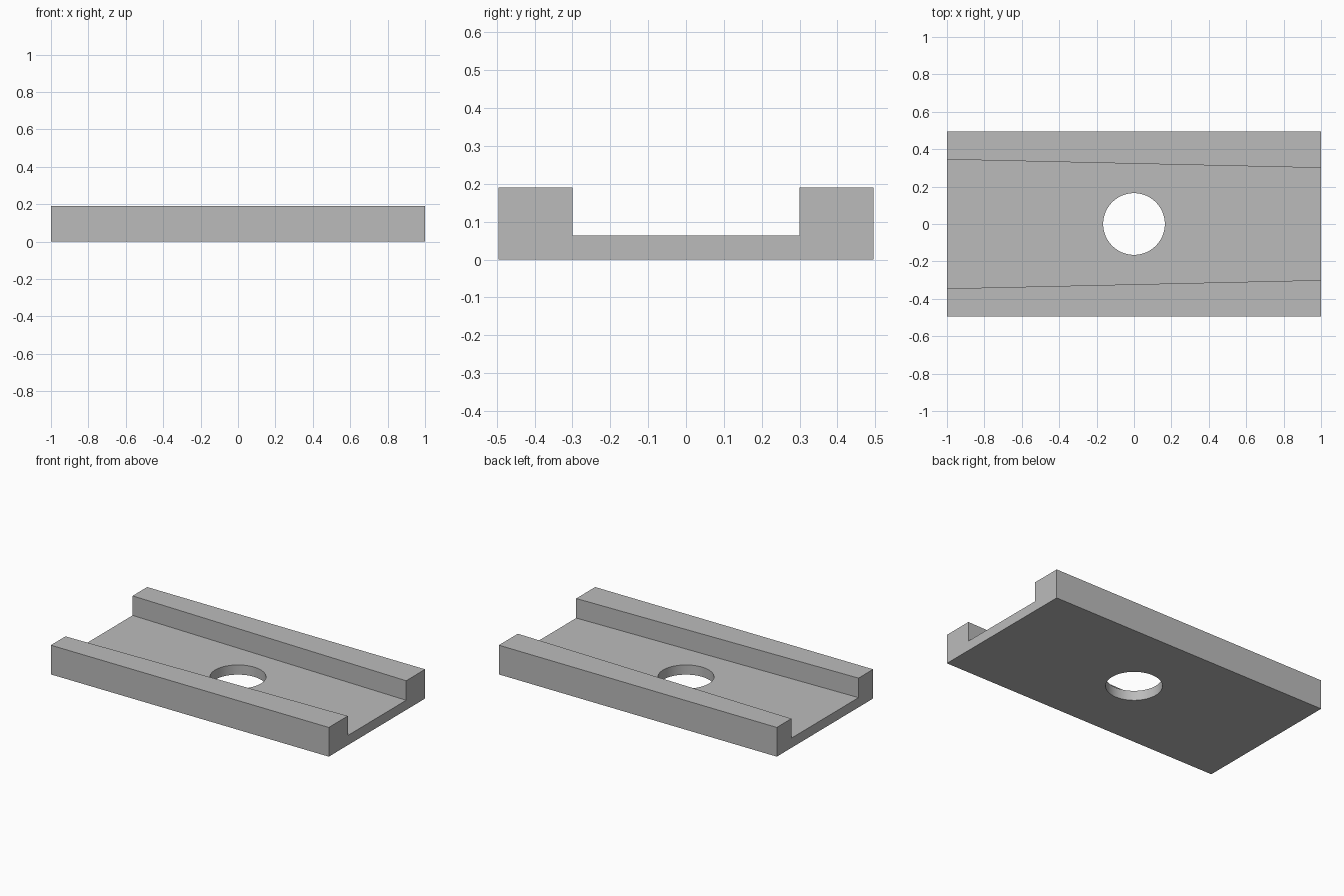
import bpy
import bmesh
import math

cube = bpy.data.objects.get("Cube")
if cube:
    bpy.data.objects.remove(cube, do_unlink=True)

HALF_LENGTH = 1.0
HALF_WIDTH = 0.495
HEIGHT = 0.19
FLOOR = 0.063
HOLE_RADIUS = 0.165

grey = bpy.data.materials.new("plain grey")
grey.use_nodes = True
colour = (0.5, 0.5, 0.5, 1)
grey.diffuse_color = colour
grey.node_tree.nodes["Principled BSDF"].inputs["Base Color"].default_value = colour


def section(bm, x, channel):
    """U-shaped end section whose channel has the given half width."""
    half = [(HALF_WIDTH, 0), (HALF_WIDTH, HEIGHT), (channel, HEIGHT), (channel, FLOOR)]
    points = half + [(-y, z) for y, z in reversed(half)]
    return [bm.verts.new((x, y, z)) for y, z in points]


# Channelled plate: two end sections joined, channel tapering towards +x
bm = bmesh.new()
left = section(bm, HALF_LENGTH, 0.30)
right = section(bm, -HALF_LENGTH, 0.345)
bm.faces.new(left)
bm.faces.new(right)
for i in range(len(left)):
    j = (i + 1) % len(left)
    bm.faces.new((left[i], left[j], right[j], right[i]))
bmesh.ops.recalc_face_normals(bm, faces=bm.faces)
mesh = bpy.data.meshes.new("channelled_plate")
bm.to_mesh(mesh)
bm.free()
mesh.materials.append(grey)
plate = bpy.data.objects.new("channelled_plate", mesh)
bpy.context.collection.objects.link(plate)

# Round hole through the floor
bpy.ops.mesh.primitive_cylinder_add(vertices=64, radius=HOLE_RADIUS, depth=1)
cutter = bpy.context.object
cutter.name = "hole_cutter"
cutter.hide_render = True
cutter.data.materials.append(grey)
hole = plate.modifiers.new("hole", "BOOLEAN")
hole.operation = "DIFFERENCE"
hole.solver = "EXACT"
hole.object = cutter

# Apply the cut, remove the cutter and smooth the hole wall
bpy.ops.object.select_all(action="DESELECT")
plate.select_set(True)
bpy.context.view_layer.objects.active = plate
bpy.ops.object.modifier_apply(modifier=hole.name)
bpy.data.objects.remove(cutter, do_unlink=True)
bpy.ops.object.shade_smooth_by_angle(angle=math.radians(30))
